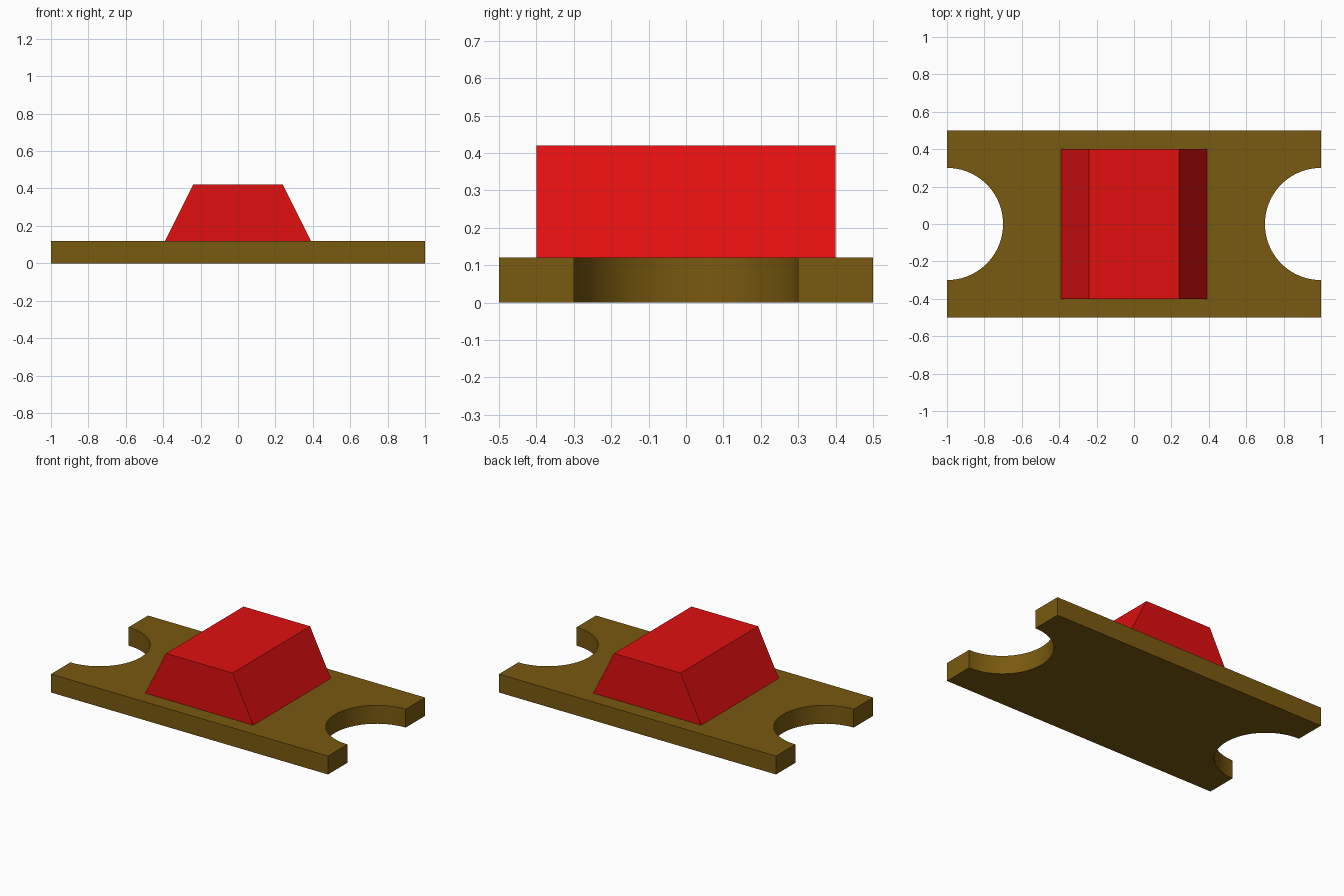
import bpy
import bmesh
from math import cos, sin, pi
from mathutils import Vector

if "Cube" in bpy.data.objects:
    bpy.data.objects.remove(bpy.data.objects["Cube"], do_unlink=True)


def make_material(name, colour):
    mat = bpy.data.materials.new(name)
    mat.use_nodes = True
    mat.diffuse_color = (*colour, 1)
    mat.node_tree.nodes["Principled BSDF"].inputs["Base Color"].default_value = (*colour, 1)
    return mat


def extrude_profile(name, points, direction, mat):
    """Sweep a closed flat outline along a straight direction into a solid."""
    bm = bmesh.new()
    face = bm.faces.new([bm.verts.new(p) for p in points])
    swept = bmesh.ops.extrude_face_region(bm, geom=[face], use_keep_orig=True)
    moved = [v for v in swept["geom"] if isinstance(v, bmesh.types.BMVert)]
    bmesh.ops.translate(bm, verts=moved, vec=Vector(direction))
    bmesh.ops.recalc_face_normals(bm, faces=bm.faces)
    mesh = bpy.data.meshes.new(name)
    bm.to_mesh(mesh)
    bm.free()
    mesh.materials.append(mat)
    obj = bpy.data.objects.new(name, mesh)
    bpy.context.collection.objects.link(obj)
    return obj


brown = make_material("brown", (0.19, 0.1, 0.005))
red = make_material("red", (0.75, 0.005, 0.005))

# Base plate with a half-round notch in each end
thickness, notch, segments = 0.12, 0.3, 48
half = [(1, -0.5)]
for i in range(segments + 1):
    a = -pi / 2 + pi * i / segments
    half.append((1 - notch * cos(a), notch * sin(a)))
half.append((1, 0.5))
outline = half + [(-x, -y) for x, y in half]
base = extrude_profile("base_plate", [(x, y, 0) for x, y in outline],
                       (0, 0, thickness), brown)

# Smooth notch walls, sharp everywhere else
bpy.ops.object.select_all(action="DESELECT")
base.select_set(True)
bpy.context.view_layer.objects.active = base
bpy.ops.object.shade_smooth_by_angle(angle=pi / 6)

# Raised block with sloping sides
depth = 0.8
trapezoid = [(-0.39, thickness), (0.39, thickness), (0.24, 0.42), (-0.24, 0.42)]
extrude_profile("raised_block", [(x, -depth / 2, z) for x, z in trapezoid],
                (0, depth, 0), red)
